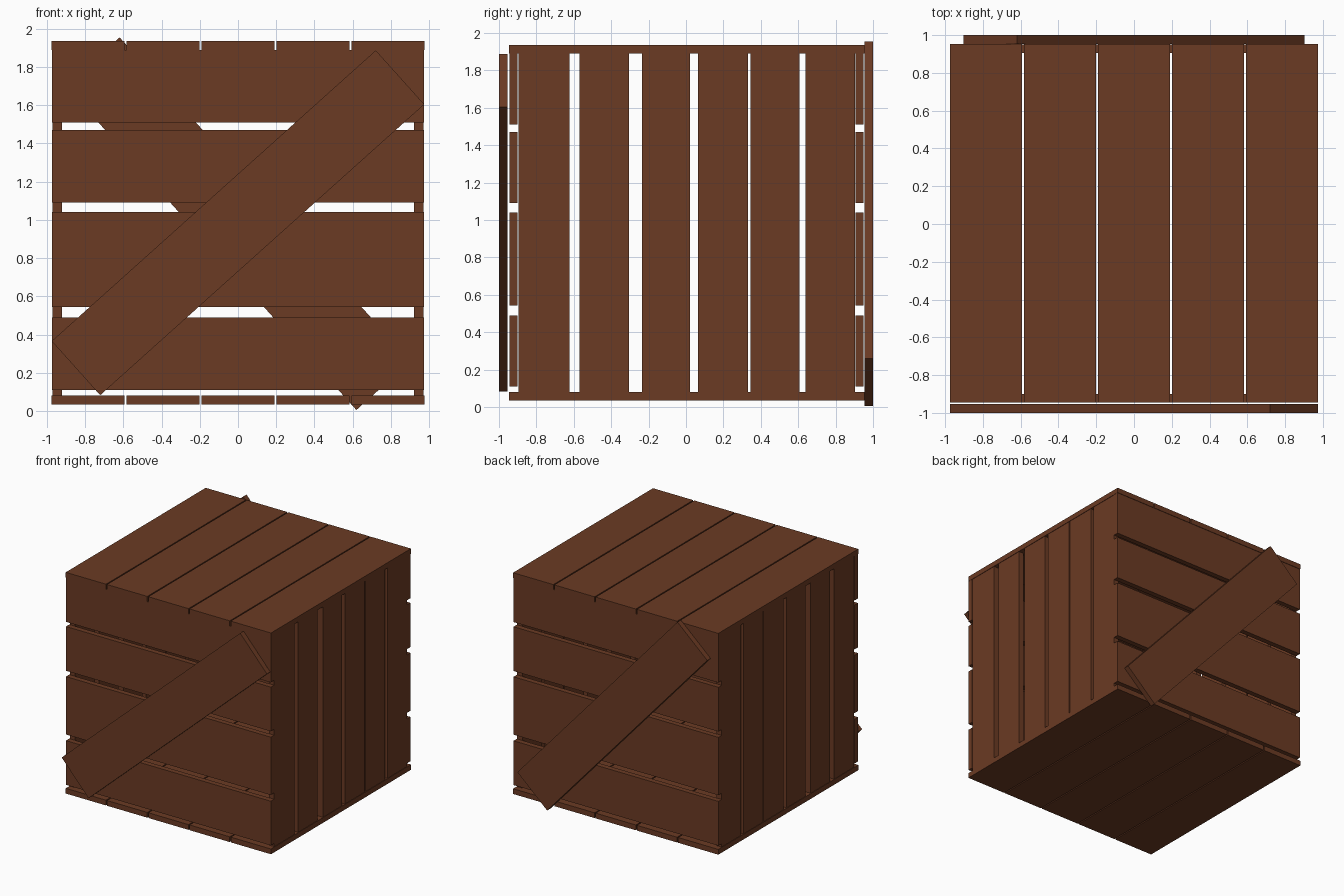
import bpy
import math

if "Cube" in bpy.data.objects:
    bpy.data.objects.remove(bpy.data.objects["Cube"])

wood = bpy.data.materials.new("brown wood")
wood.diffuse_color = (0.147, 0.043, 0.017, 1.0)
wood.use_nodes = True
wood.node_tree.nodes["Principled BSDF"].inputs["Base Color"].default_value = wood.diffuse_color


def board(name, x, y, z, angle=0.0):
    """Box from (min, max) ranges, optionally turned about the y axis."""
    bpy.ops.mesh.primitive_cube_add(size=1)
    ob = bpy.context.object
    ob.name = name
    ob.location = [(a + b) / 2 for a, b in (x, y, z)]
    ob.scale = [b - a for a, b in (x, y, z)]
    ob.rotation_euler.y = angle
    ob.data.materials.append(wood)
    return ob


# Lid and floor: five boards each, running front to back
for part, z in (("lid_board", (1.89, 1.935)), ("floor_board", (0.035, 0.08))):
    for i in range(5):
        x0 = -0.975 + i * 0.392
        board(f"{part}_{i + 1}", (x0, x0 + 0.382), (-0.945, 0.954), z)

# Front and back walls: four horizontal boards of uneven height
rows = [(0.11, 0.49), (0.543, 1.04), (1.09, 1.47), (1.51, 1.89)]
for part, y in (("front_board", (-0.945, -0.9)), ("back_board", (0.905, 0.95))):
    for i, z in enumerate(rows):
        board(f"{part}_{i + 1}", (-0.973, 0.973), y, z)

# Side walls: six upright boards with uneven gaps
columns = [(-0.895, -0.622), (-0.57, -0.305), (-0.235, 0.022),
           (0.065, 0.332), (0.345, 0.608), (0.64, 0.904)]
for part, x in (("left_board", (-0.971, -0.922)), ("right_board", (0.922, 0.971))):
    for i, y in enumerate(columns):
        board(f"{part}_{i + 1}", x, y, (0.08, 1.89))

# Diagonal braces on front and back
half_l, half_w = 1.139, 0.19
for name, y, zc, deg in (("front_brace", (-1.0, -0.954), 0.985, -41.9),
                         ("back_brace", (0.954, 1.0), 0.98, 48.1)):
    board(name, (-half_l, half_l), y, (zc - half_w, zc + half_w), math.radians(deg))
